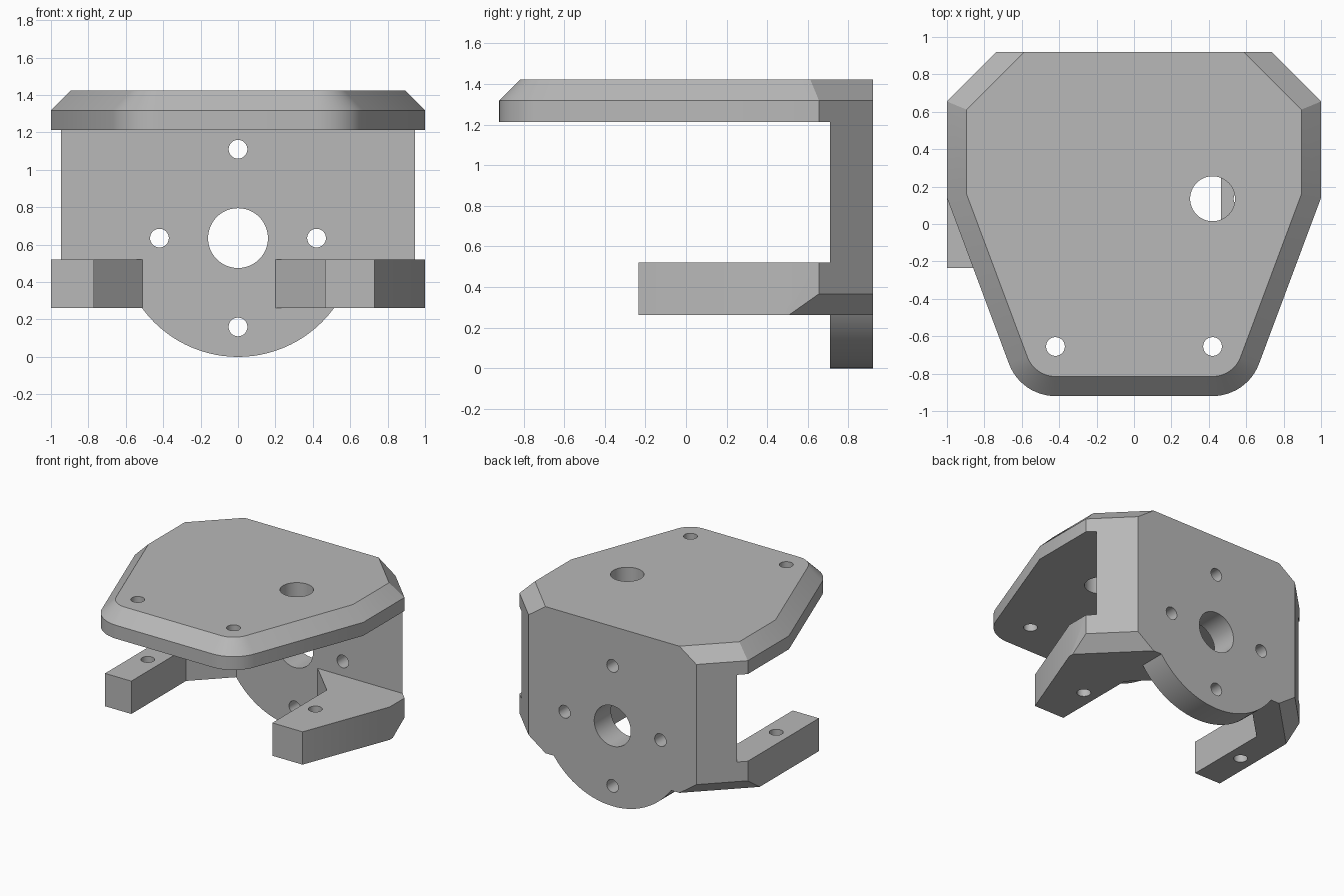
import bpy
import bmesh
import math

if "Cube" in bpy.data.objects:
    bpy.data.objects.remove(bpy.data.objects["Cube"])

BACK, CORNER, CHAMFER = 0.92, 1.655, 0.105
CENTRE_Z = 0.635
helpers = []

grey = bpy.data.materials.new("plain grey")
grey.use_nodes = True
colour = (0.48, 0.48, 0.48, 1)
grey.diffuse_color = colour
grey.node_tree.nodes["Principled BSDF"].inputs["Base Color"].default_value = colour


def loft(name, rings):
    """Closed solid through rings given as (outline, z)."""
    bm = bmesh.new()
    loops = [[bm.verts.new((x, y, z)) for x, y in pts] for pts, z in rings]
    n = len(loops[0])
    for a, b in zip(loops, loops[1:]):
        for i in range(n):
            j = (i + 1) % n
            bm.faces.new((a[i], a[j], b[j], b[i]))
    bm.faces.new(loops[0][::-1])
    bm.faces.new(loops[-1])
    bmesh.ops.recalc_face_normals(bm, faces=bm.faces)
    mesh = bpy.data.meshes.new(name)
    bm.to_mesh(mesh)
    bm.free()
    mesh.materials.append(grey)
    obj = bpy.data.objects.new(name, mesh)
    bpy.context.collection.objects.link(obj)
    return obj


def mirrored(half):
    return half + [(-x, y) for x, y in reversed(half)]


def circle(x, y, r, n=64):
    return [(x + r * math.cos(math.tau * i / n), y + r * math.sin(math.tau * i / n))
            for i in range(n)]


def combine(target, tool, operation):
    mod = target.modifiers.new(tool.name, "BOOLEAN")
    mod.operation = operation
    mod.solver = "EXACT"
    mod.object = tool
    tool.hide_render = True
    helpers.append(tool)


def stand_up(obj):
    """Turn a solid lofted along z so that it runs along y."""
    for v in obj.data.vertices:
        x, z, y = v.co
        v.co = (x, y, z)
    obj.data.flip_normals()
    return obj


# Top plate: tapered outline, rounded front corners, chamfered top rim
def plate_outline(inset):
    r = 0.265 - inset
    half = []
    for i in range(13):
        a = math.radians(-90 + 69.4 * i / 12)
        half.append((0.42 + r * math.cos(a), -0.655 + r * math.sin(a)))
    half += [(1 - inset, 0.14 + 0.182 * inset), (1 - inset, 1.0)]
    return mirrored(half)


bracket = loft("motor_bracket", [(plate_outline(0), 1.212), (plate_outline(0), 1.318),
                                 (plate_outline(CHAMFER), 1.423)])

# Back wall with a round lower lobe
wall = mirrored([(1.0, 0.71), (1.0, 1.0)])
combine(bracket, loft("back_wall", [(wall, 0.262), (wall, 1.3)]), "UNION")
lobe = circle(0, CENTRE_Z, CENTRE_Z, 96)
combine(bracket, stand_up(loft("wall_lobe", [(lobe, 0.71), (lobe, 1.0)])), "UNION")

# Two lower arms reaching forward
left_arm = [(0.465, -0.235), (0.73, -0.235), (1.0, 0.47), (1.0, 1.0),
            (0.2, 1.0), (0.2, 0.71), (0.465, 0.447)]
right_arm = [(-1.0, -0.235), (-0.77, -0.235), (-0.77, 0.45), (-0.51, 0.71),
             (-0.51, 1.0), (-1.0, 1.0)]
for name, pts in (("left_arm", left_arm), ("right_arm", right_arm)):
    combine(bracket, loft(name, [(pts, 0.262), (pts, 0.522)]), "UNION")


# Envelope trims the back flat and cuts the chamfered back corners
def envelope(total):
    return mirrored([(1.2, -1.5), (1.2, total - 1.2), (total - BACK, BACK)])


small = CORNER - CHAMFER * math.sqrt(2)
combine(bracket, loft("corner_envelope", [
    (envelope(small), -0.2), (envelope(small), 0.262), (envelope(CORNER), 0.367),
    (envelope(CORNER), 1.318), (envelope(small - CHAMFER * math.sqrt(2)), 1.528)]), "INTERSECT")

# Vertical holes: x, y, radius, bottom, top
for x, y, r, low, high in ((-0.42, -0.655, 0.05, 1.1, 1.6), (0.42, -0.655, 0.05, 1.1, 1.6),
                           (0.42, 0.135, 0.12, 1.1, 1.6), (0.583, 0.135, 0.05, 0.1, 0.7),
                           (-0.885, 0.135, 0.05, 0.1, 0.7)):
    ring = circle(x, y, r)
    combine(bracket, loft("vertical_hole", [(ring, low), (ring, high)]), "DIFFERENCE")

# Wall holes: central bore and four screw holes
for x, dz, r in ((0, 0, 0.16), (0.42, 0, 0.05), (-0.42, 0, 0.05),
                 (0, 0.475, 0.05), (0, -0.475, 0.05)):
    ring = circle(x, CENTRE_Z + dz, r)
    combine(bracket, stand_up(loft("wall_hole", [(ring, 0.6), (ring, 1.1)])), "DIFFERENCE")

# Bake the solid and drop the helper shapes
graph = bpy.context.evaluated_depsgraph_get()
baked = bpy.data.meshes.new_from_object(bracket.evaluated_get(graph))
bracket.modifiers.clear()
bracket.data = baked
for obj in helpers:
    bpy.data.objects.remove(obj)
baked.materials.clear()
baked.materials.append(grey)
for face in baked.polygons:
    face.material_index = 0

bpy.ops.object.select_all(action="DESELECT")
bracket.select_set(True)
bpy.context.view_layer.objects.active = bracket
bpy.ops.object.shade_smooth_by_angle(angle=math.radians(30))
